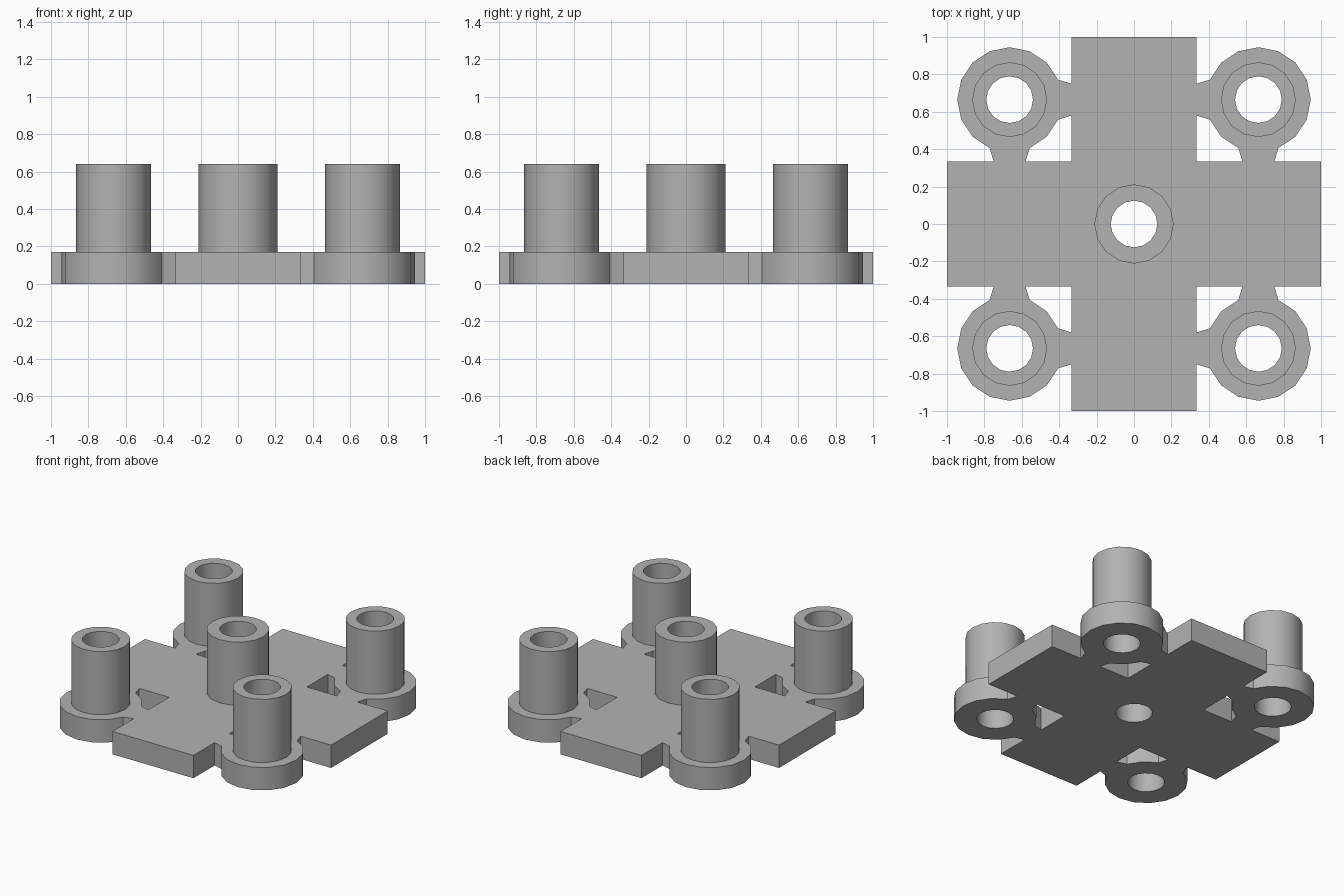
import bpy
import bmesh
import math
from mathutils import Vector
from mathutils.geometry import tessellate_polygon

cube = bpy.data.objects.get("Cube")
if cube:
    bpy.data.objects.remove(cube, do_unlink=True)

SIDES = 16
ARM = 1 / 3        # half width of the cross arms
POST = 0.665       # post offset from the centre on both axes
FLANGE = 0.28      # corner flange radius
BORE = 0.125
BASE_TOP, POST_TOP = 0.17, 0.64
NECK = 0.085       # half width of a neck where it meets the cross

grey = bpy.data.materials.new("plain_grey")
grey.use_nodes = True
colour = (0.45, 0.45, 0.45, 1)
grey.diffuse_color = colour
grey.node_tree.nodes["Principled BSDF"].inputs["Base Color"].default_value = colour


def arc(centre, radius, first=0, last=SIDES - 1):
    step = 2 * math.pi / SIDES
    return [(centre[0] + radius * math.cos(k * step), centre[1] + radius * math.sin(k * step))
            for k in range(first, last + 1)]


def quarter_turn(points, turns):
    for _ in range(turns):
        points = [(-y, x) for x, y in points]
    return points


def prism(name, loops, bottom, top, floor=True):
    """Extrude an outline (first loop) with holes (other loops)."""
    bm = bmesh.new()
    levels = [[[bm.verts.new((x, y, z)) for x, y in loop] for loop in loops] for z in (bottom, top)]
    triangles = tessellate_polygon([[Vector((x, y, 0)) for x, y in loop] for loop in loops])
    for level in (levels if floor else levels[1:]):
        flat = [v for loop in level for v in loop]
        for tri in triangles:
            bm.faces.new([flat[i] for i in tri])
    for low, high in zip(*levels):
        for i in range(len(low)):
            bm.faces.new((low[i - 1], low[i], high[i], high[i - 1]))
    bmesh.ops.recalc_face_normals(bm, faces=bm.faces)
    mesh = bpy.data.meshes.new(name)
    bm.to_mesh(mesh)
    bm.free()
    mesh.materials.append(grey)
    obj = bpy.data.objects.new(name, mesh)
    bpy.context.collection.objects.link(obj)
    bpy.ops.object.select_all(action="DESELECT")
    obj.select_set(True)
    bpy.context.view_layer.objects.active = obj
    bpy.ops.object.shade_smooth_by_angle(angle=math.radians(30))
    return obj


# Base plate: cross arms joined by necks to round corner flanges
corner = (POST, POST)
outer = ([(1, ARM), (POST + NECK, ARM)] + arc(corner, FLANGE, 13, 23)
         + [(ARM, POST + NECK), (ARM, 1)])
gap = ([(ARM, ARM), (POST - NECK, ARM)] + arc(corner, FLANGE, 9, 11)[::-1]
       + [(ARM, POST - NECK)])
outline = [p for t in range(4) for p in quarter_turn(outer, t)]
gaps = [quarter_turn(gap, t) for t in range(4)]

posts = {"centre_post": ((0, 0), 0.212)}
for x, side in ((-1, "right"), (1, "left")):
    for y, end in ((-1, "front"), (1, "back")):
        posts[f"{end}_{side}_post"] = ((x * POST, y * POST), 0.2)
bores = [arc(centre, BORE) for centre, _ in posts.values()]
prism("base_plate", [outline] + gaps + bores, 0, BASE_TOP)

# Hollow posts standing on the base
for name, (centre, radius) in posts.items():
    prism(name, [arc(centre, radius), arc(centre, BORE)], BASE_TOP, POST_TOP, floor=False)
